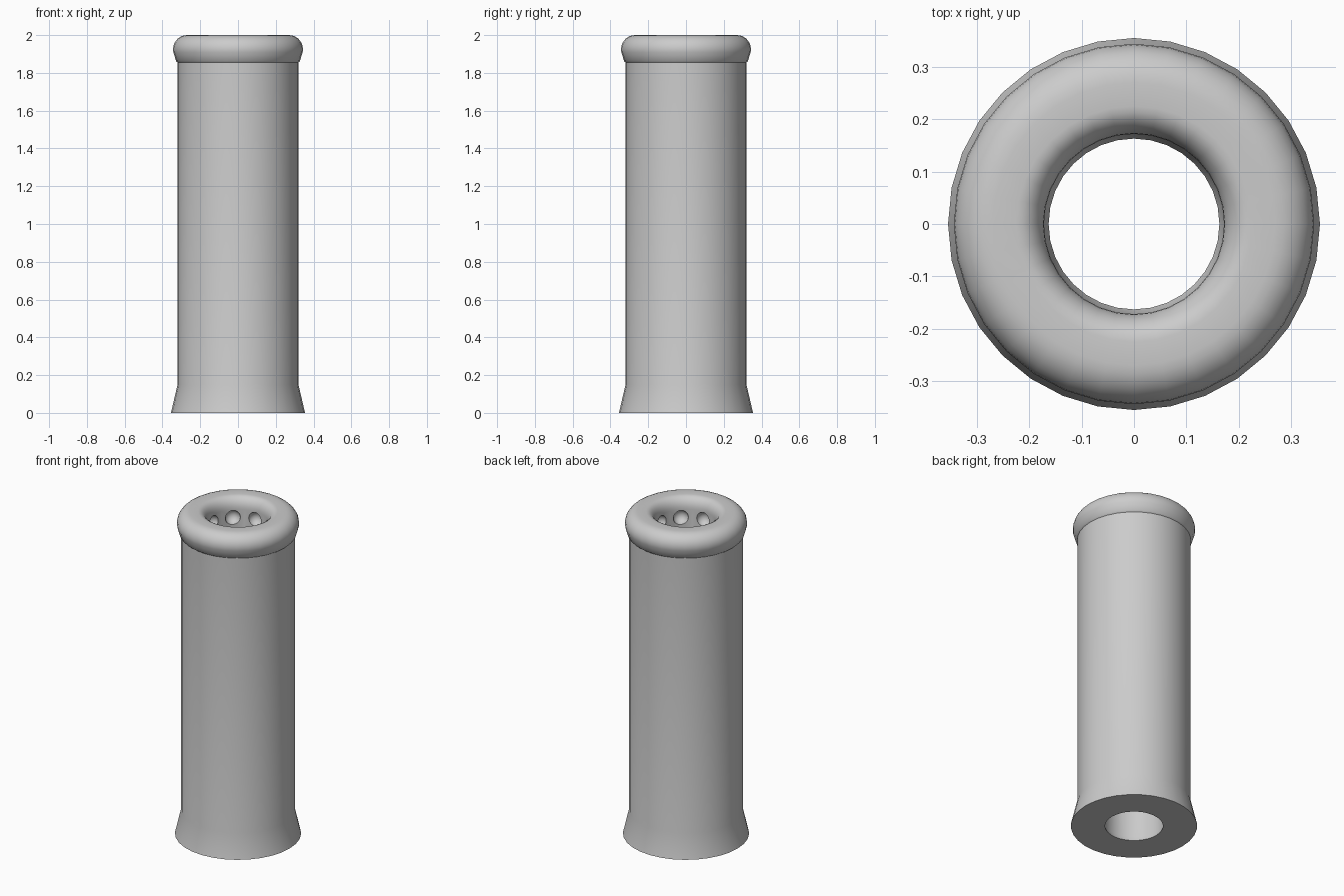
import bpy, bmesh, math
from mathutils import Matrix, Vector

cube = bpy.data.objects.get("Cube")
if cube:
    bpy.data.objects.remove(cube, do_unlink=True)

SIDES = 32
BORE = 0.172

grey = bpy.data.materials.new("plain grey")
grey.use_nodes = True
colour = (0.6, 0.6, 0.6, 1)
grey.diffuse_color = colour
grey.node_tree.nodes["Principled BSDF"].inputs["Base Color"].default_value = colour


def make_object(name, bm):
    mesh = bpy.data.meshes.new(name)
    bm.to_mesh(mesh)
    bm.free()
    mesh.materials.append(grey)
    obj = bpy.data.objects.new(name, mesh)
    bpy.context.collection.objects.link(obj)
    return obj


def arc(cx, cz, rx, rz, start, end, steps):
    """Points on an elliptical arc, angles in degrees."""
    angles = [math.radians(start + (end - start) * i / steps) for i in range(steps + 1)]
    return [(cx + rx * math.cos(a), cz + rz * math.sin(a)) for a in angles]


def lathe(name, profile):
    """Revolve a closed (radius, height) profile around z."""
    bm = bmesh.new()
    rings = [[bm.verts.new((r * math.cos(t), r * math.sin(t), z)) for r, z in profile]
             for t in (math.tau * i / SIDES for i in range(SIDES))]
    n = len(profile)
    for i in range(SIDES):
        a, b = rings[i], rings[(i + 1) % SIDES]
        for j in range(n):
            k = (j + 1) % n
            bm.faces.new((a[j], b[j], b[k], a[k]))
    bmesh.ops.recalc_face_normals(bm, faces=bm.faces)
    return make_object(name, bm)


# Tube wall: flared foot, straight body, rounded lip, bore with a narrowed foot
profile = [(0.163, 0), (0.355, 0), (0.32, 0.15), (0.32, 1.855), (0.328, 1.862)]
profile += arc(0.27, 1.925, 0.074, 0.075, -25, 90, 9)
profile += arc(0.225, 1.93, BORE - 0.225, 0.07, 90, 0, 7)[0:]
profile += [(BORE, 0.03)]
tube = lathe("flared_tube", profile)

# Rings of round dimples sunk into the bore
bm = bmesh.new()
for ring in range(8):
    for i in range(8):
        t = math.tau * i / 8
        place = Vector((BORE * math.cos(t), BORE * math.sin(t), 1.88 - 0.2 * ring))
        bmesh.ops.create_uvsphere(bm, u_segments=16, v_segments=10, radius=0.044,
                                  matrix=Matrix.Translation(place))
cutter = make_object("dimple_cutter", bm)
cutter.hide_render = True

cut = tube.modifiers.new("dimples", "BOOLEAN")
cut.operation = "DIFFERENCE"
cut.solver = "EXACT"
cut.object = cutter
bpy.ops.object.select_all(action="DESELECT")
tube.select_set(True)
bpy.context.view_layer.objects.active = tube
bpy.ops.object.modifier_apply(modifier=cut.name)
bpy.data.objects.remove(cutter, do_unlink=True)

bpy.ops.object.shade_smooth_by_angle(angle=math.radians(35))
